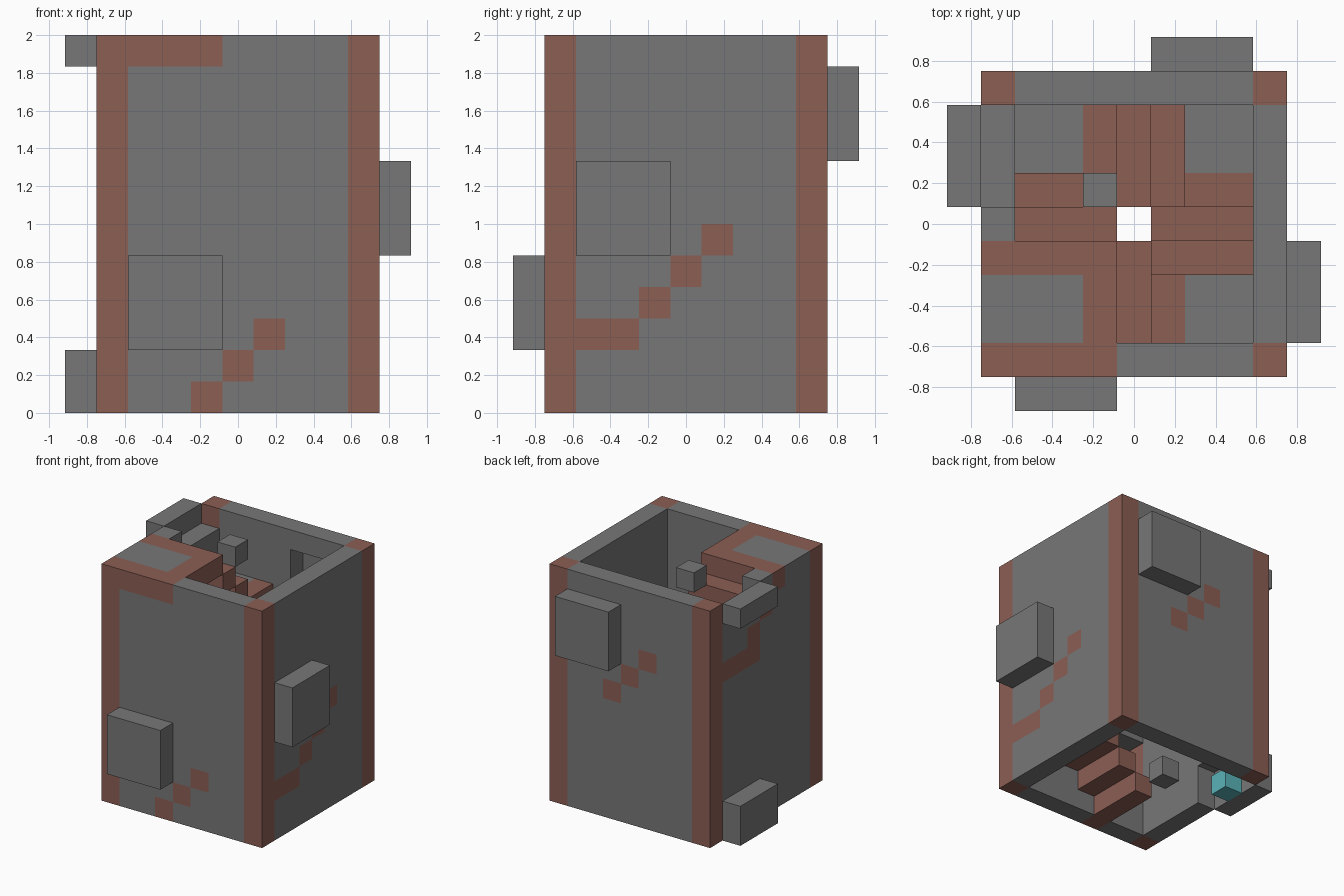
import bpy
import bmesh
from mathutils import Vector

cube = bpy.data.objects.get("Cube")
if cube:
    bpy.data.objects.remove(cube)

U = 1 / 6        # edge of one block
LAYERS = 12      # tower height in blocks
WALL = 4         # wall position, in blocks from the axis


def material(name, rgb):
    m = bpy.data.materials.new(name)
    m.use_nodes = True
    color = (*rgb, 1)
    m.diffuse_color = color
    m.node_tree.nodes["Principled BSDF"].inputs["Base Color"].default_value = color
    return m


stone = material("grey stone", (0.185, 0.185, 0.185))
brick = material("red brick", (0.26, 0.112, 0.088))
glow = material("cyan lamp", (0.1, 0.45, 0.48))

parts = {}       # part name -> set of blocks
owner = {}       # block -> part name


def put(part, block):
    """Give a block to a part, replacing what was there."""
    clear(block)
    owner[block] = part
    parts.setdefault(part, set()).add(block)


def clear(block):
    if block in owner:
        parts[owner.pop(block)].discard(block)


def span(a, b):
    return range(a, b + 1)


def turned(i, j, k, quarter):
    """Turn a block of the front side to another side, three layers higher each."""
    for _ in range(quarter):
        i, j = -j, i
    return i, j, (k + 3 * quarter) % LAYERS


# Hollow shaft with brick corners
for i in span(-WALL, WALL):
    for j in span(-WALL, WALL):
        edges = (abs(i) == WALL) + (abs(j) == WALL)
        for k in range(LAYERS):
            if edges:
                put("corner_columns" if edges == 2 else "walls", (i, j, k))

# Each side: a flight of steps, a corner landing and a window bay
wall_band = (2, 0, 3, 3)     # brick blocks in the wall beside each landing
for q in range(4):
    # Landing with brick edging
    for i in span(1, 3):
        for j in span(-3, -1):
            edging = i == 1 or j == -1
            put("landing_edges" if edging else "landings", turned(i, j, 2, q))
    for n in range(wall_band[q]):
        put("landing_edges", turned(WALL, n - 3, 2, q))

    # Three steps running through the wall
    for step in range(3):
        for j in span(-WALL, -1):
            put("steps", turned(step - 1, j, step, q))

    # Window bay: opening in the wall, closed by an outer panel
    for i in span(-3, -1):
        for k in span(2, 4):
            clear(turned(i, -WALL, k, q))
            put("window_panels", turned(i, -WALL - 1, k, q))
    put("window_lamps", turned(-2, -WALL, 3, q))

# Blocks hanging beside the stairwell
for k in (0, LAYERS - 1):
    put("hanging_blocks", (-1, 1, k))

colors = {"walls": stone, "landings": stone, "window_panels": stone,
          "hanging_blocks": stone, "corner_columns": brick, "steps": brick,
          "landing_edges": brick, "window_lamps": glow}


def build(part, blocks):
    """Make a mesh from the open faces of the blocks."""
    bm = bmesh.new()
    for block in sorted(blocks):
        center = Vector(block) * U + Vector((0, 0, U / 2))
        for axis in range(3):
            for sign in (-1, 1):
                n = Vector((0, 0, 0))
                n[axis] = sign
                if tuple(int(a + b) for a, b in zip(block, n)) in owner:
                    continue
                u = Vector((0, 0, 0))
                u[(axis + 1) % 3] = 1
                v = n.cross(u)
                ring = (-u - v, u - v, u + v, v - u)
                bm.faces.new([bm.verts.new(center + (n + c) * U / 2) for c in ring])
    bmesh.ops.remove_doubles(bm, verts=bm.verts, dist=U / 100)
    mesh = bpy.data.meshes.new(part)
    bm.to_mesh(mesh)
    bm.free()
    mesh.materials.append(colors[part])
    bpy.context.collection.objects.link(bpy.data.objects.new(part, mesh))


for part, blocks in parts.items():
    build(part, blocks)
